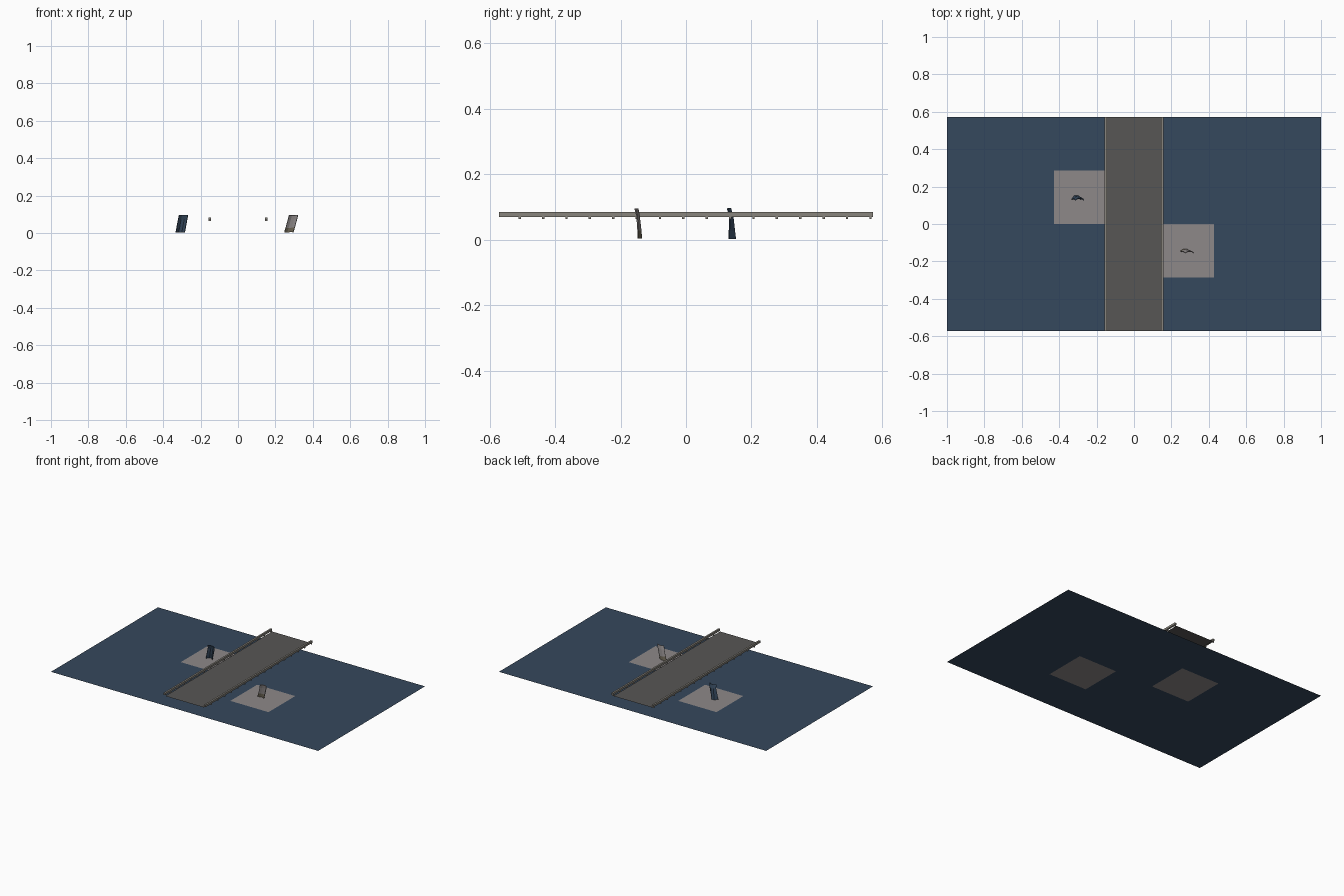
import bpy, bmesh

if "Cube" in bpy.data.objects:
    bpy.data.objects.remove(bpy.data.objects["Cube"])

CELL = 2 / 7  # the board is 7 x 4 square cells


def material(name, rgb):
    m = bpy.data.materials.new(name)
    m.diffuse_color = (*rgb, 1)
    m.use_nodes = True
    m.node_tree.nodes["Principled BSDF"].inputs["Base Color"].default_value = m.diffuse_color
    return m


BLUE = material("water_blue", (0.036, 0.065, 0.109))
PAD = material("pale_grey", (0.27, 0.25, 0.25))
DECK = material("dark_grey", (0.095, 0.093, 0.089))
RAIL = material("warm_grey", (0.25, 0.235, 0.205))
BROWN = material("dull_brown", (0.15, 0.13, 0.09))


def finish(bm, name, mats):
    bmesh.ops.recalc_face_normals(bm, faces=bm.faces)
    me = bpy.data.meshes.new(name)
    bm.to_mesh(me)
    bm.free()
    for m in mats:
        me.materials.append(m)
    ob = bpy.data.objects.new(name, me)
    bpy.context.collection.objects.link(ob)
    return ob


def add_box(bm, lo, hi):
    verts = bmesh.ops.create_cube(bm, size=1)["verts"]
    for v in verts:
        v.co = [(a + b) / 2 + c * (b - a) for a, b, c in zip(lo, hi, v.co)]


def sheet(bm, x0, x1, y0, y1, z):
    return bm.faces.new([bm.verts.new(p) for p in
                         ((x0, y0, z), (x1, y0, z), (x1, y1, z), (x0, y1, z))])


# flat water board with two pale cells
bm = bmesh.new()
for i in range(7):
    for j in range(4):
        x, y = -1 + i * CELL, (j - 2) * CELL
        f = sheet(bm, x, x + CELL, y, y + CELL, 0)
        f.material_index = int((i, j) in ((2, 2), (4, 1)))
bmesh.ops.remove_doubles(bm, verts=bm.verts, dist=1e-4)
finish(bm, "water_board", [BLUE, PAD])

# bridge deck
bm = bmesh.new()
sheet(bm, -0.144, 0.144, -2 * CELL, 2 * CELL, 0.065)
finish(bm, "bridge_deck", [DECK])

# railings with short posts
for side, name in ((-1, "left_railing"), (1, "right_railing")):
    bm = bmesh.new()

    def rail_box(xa, xb, ya, yb, za, zb):
        a, b = sorted((side * xa, side * xb))
        add_box(bm, (a, ya, za), (b, yb, zb))

    rail_box(0.145, 0.157, -2 * CELL, 2 * CELL, 0.070, 0.084)
    for k in range(16):
        y = -0.508 + k * CELL / 4 - 0.0
        if y < 2 * CELL:
            rail_box(0.144, 0.158, y - 0.0035, y + 0.0035, 0.063, 0.072)
    finish(bm, name, [RAIL])


# leaning curved slabs: rows are (z, x centre, y of arch ends, y of arch top)
def slab(name, rows, mats):
    bm = bmesh.new()
    grid = []
    for z, cx, ends, top in rows:
        grid.append([bm.verts.new((cx + u, ends + (top - ends) * t, z))
                     for u, t in ((-0.024, 0), (-0.009, 1), (0.009, 1), (0.024, 0))])
    for r in range(len(rows) - 1):
        for c in range(3):
            f = bm.faces.new((grid[r][c], grid[r][c + 1],
                              grid[r + 1][c + 1], grid[r + 1][c]))
            f.material_index = len(mats) - 1 if r == 0 else 0
    ob = finish(bm, name, mats)
    mod = ob.modifiers.new("thickness", "SOLIDIFY")
    mod.thickness = 0.004
    mod.offset = 0


slab("blue_slab", [(0.002, -0.309, 0.131, 0.151), (0.028, -0.304, 0.132, 0.148),
                   (0.072, -0.296, 0.134, 0.143), (0.096, -0.291, 0.126, 0.136)], [BLUE])
slab("grey_slab", [(0.004, 0.272, -0.146, -0.136), (0.028, 0.279, -0.147, -0.138),
                   (0.072, 0.291, -0.150, -0.143), (0.095, 0.297, -0.156, -0.147)],
     [PAD, BROWN])
